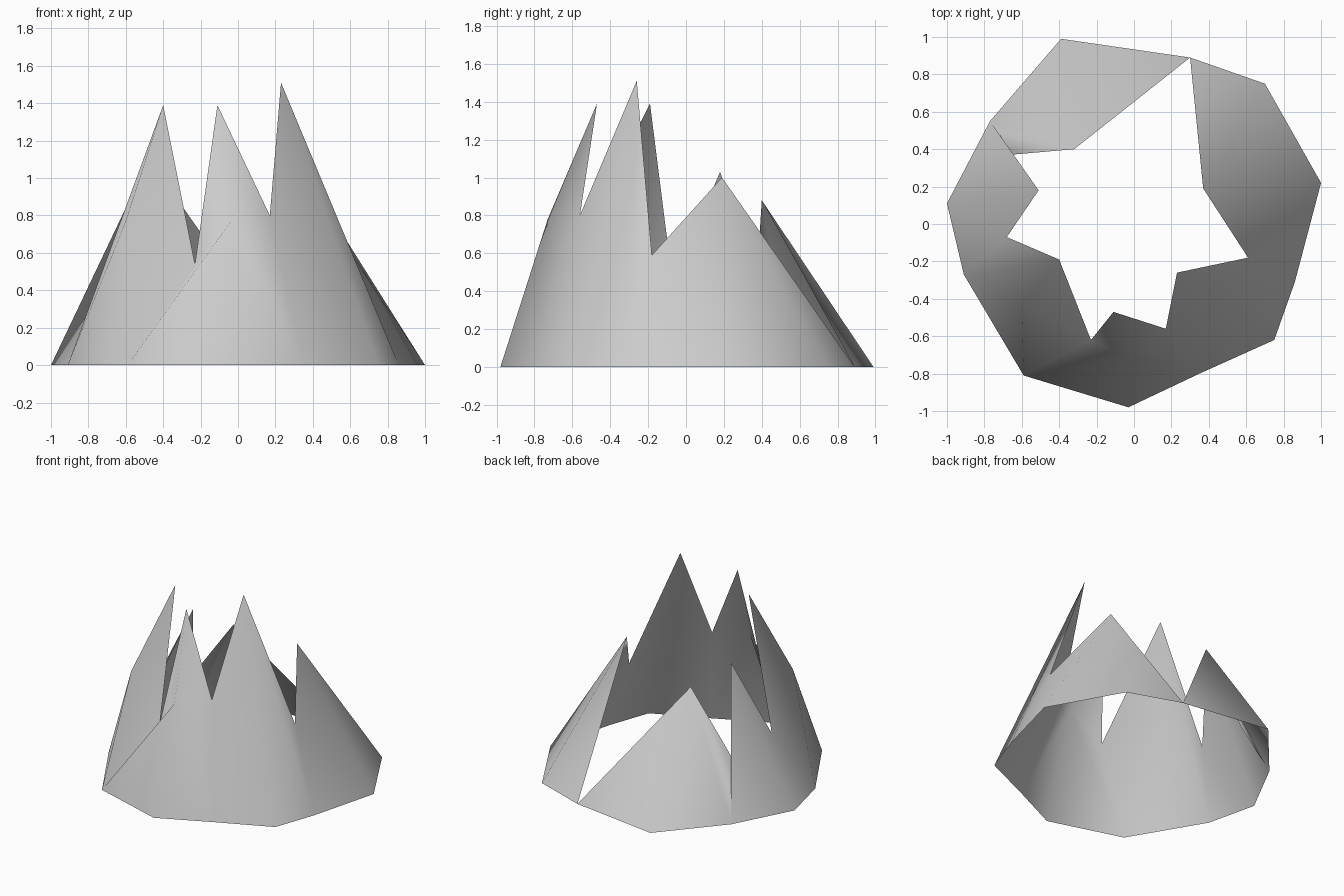
import bpy, bmesh

if "Cube" in bpy.data.objects:
    bpy.data.objects.remove(bpy.data.objects["Cube"])

# Ground outline, counter-clockwise from front left
BASE = [(-.59, -.81), (-.03, -.98), (.35, -.80), (.75, -.62), (.86, -.31), (1.0, .22),
        (.70, .75), (.30, .89), (-.39, .99), (-.77, .55), (-1.0, .11), (-.91, -.27)]

# Wall points: position, then first base point and number of base edges it fans over
WALL = [((-.32, .40, .88), 7, 2),     # back shard
        ((-.66, .37, .40), 9, 0),
        ((-.51, .18, 1.03), 9, 1),    # left peak
        ((-.68, -.07, .44), 10, 1),
        ((-.40, -.19, 1.39), 11, 0),  # front left peak
        ((-.60, -.44, .77), 11, 1),   # bulge below that peak
        ((-.23, -.62, .54), 0, 0),
        ((-.03, -.73, .78), 0, 2),    # bulge below front peak
        ((.17, -.56, .80), 2, 1),
        ((.23, -.26, 1.51), 3, 1),    # tallest peak
        ((.61, -.18, .59), 4, 1),
        ((.37, .19, 1.0), 5, 2)]      # right peak
FRONT_PEAK = (-.11, -.47, 1.39)

bm = bmesh.new()
base = [bm.verts.new((x, y, 0)) for x, y in BASE]
wall = [bm.verts.new(p) for p, _, _ in WALL]
n = len(base)

# Fan each wall point down to the ground and link it to its neighbour;
# the ring stays open at the back, where the gap reaches the ground
for i, (_, first, count) in enumerate(WALL):
    for k in range(first, first + count):
        bm.faces.new((base[k % n], base[(k + 1) % n], wall[i]))
    if i + 1 < len(wall):
        bm.faces.new((wall[i], base[(first + count) % n], wall[i + 1]))

# Upper triangles of the two front peaks
front = bm.verts.new(FRONT_PEAK)
bm.faces.new((wall[4], wall[5], wall[6]))
bm.faces.new((front, wall[6], wall[7]))
bm.faces.new((front, wall[7], wall[8]))

# Smooth shell with sharp folds kept
for f in bm.faces:
    f.smooth = True
mesh = bpy.data.meshes.new("jagged_shell")
bm.to_mesh(mesh)
bm.free()
shell = bpy.data.objects.new("jagged_shell", mesh)
bpy.context.collection.objects.link(shell)
